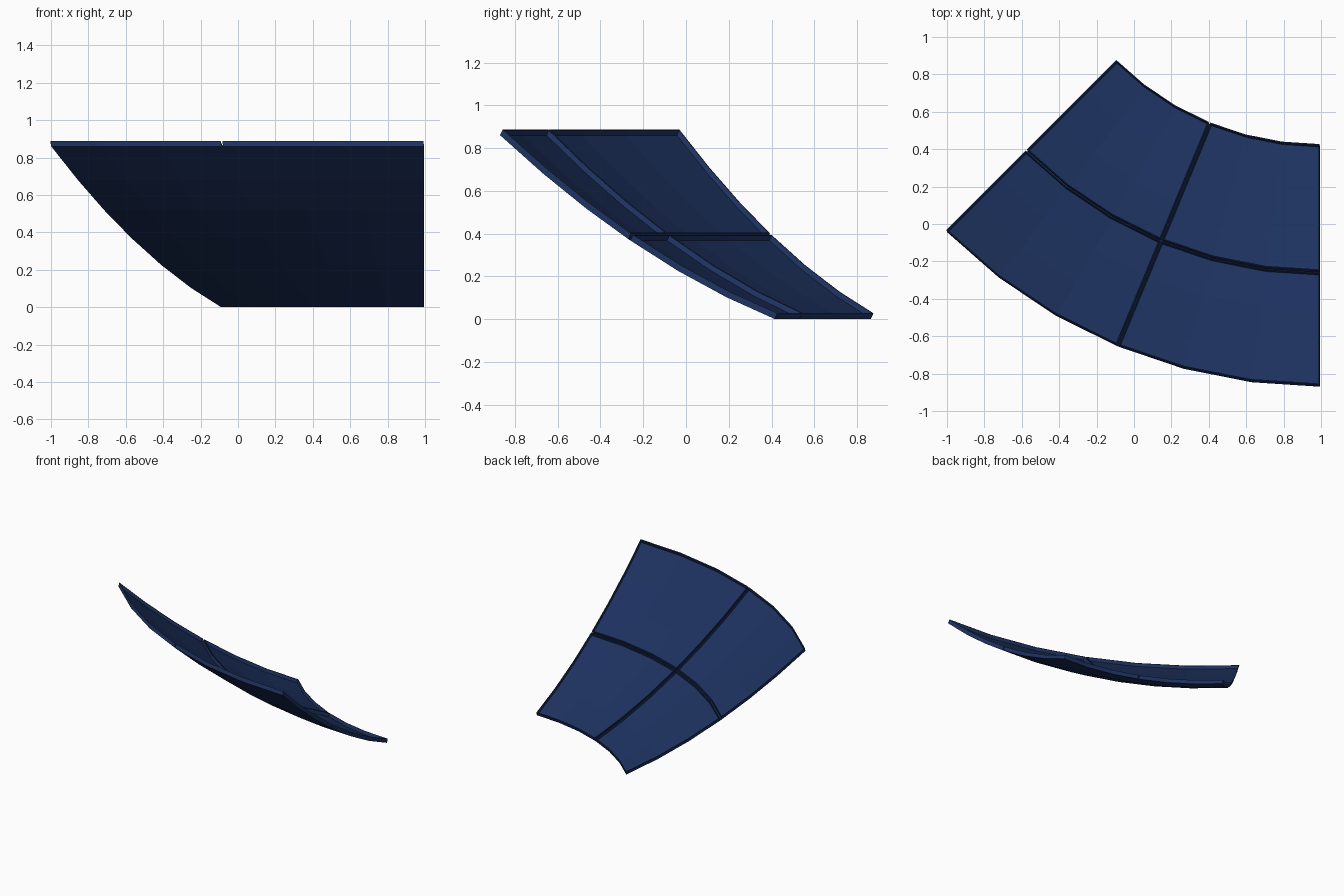
import bpy, bmesh, math
from mathutils import Vector

cube = bpy.data.objects.get("Cube")
if cube:
    bpy.data.objects.remove(cube)

NAVY_RGB = (0.0125, 0.032, 0.117)
NAVY = bpy.data.materials.new("navy_blue")
NAVY.diffuse_color = (*NAVY_RGB, 1)
NAVY.use_nodes = True
NAVY.node_tree.nodes["Principled BSDF"].inputs["Base Color"].default_value = (*NAVY_RGB, 1)

# Bowl segment: an eighth of a ring around a distant axis
AXIS_X, AXIS_Y = 0.995, 1.95
R_IN, R_MID, R_OUT = 1.535, 2.215, 2.82
SWEEP = math.radians(45)
SKIN, LIP = 0.004, 0.030          # panel thickness, lip top height
WIDTH, GAP = 0.005, 0.010         # lip width, gap between neighbouring lips
LEAN = Vector((-0.16, 0.46, 1)).normalized()   # direction the lips rise in


def bowl_point(r, angle, height):
    """Point on the bowl, raised along the lean direction."""
    t = (r - R_IN) / (R_OUT - R_IN)
    base = Vector((AXIS_X - r * math.sin(angle), AXIS_Y - r * math.cos(angle),
                   0.52 * t + 0.34 * t * t))
    return base + LEAN * height


def spread(a, b, steps=3):
    return [a + (b - a) * i / steps for i in range(steps + 1)]


def slab(name, radii, sides, low, high):
    """Curved slab between two sides, each an (angle, sideways shift) pair."""
    bm = bmesh.new()
    (a0, s0), (a1, s1) = sides
    steps = 3 if a1 > a0 else 1
    layers = [[[bm.verts.new(bowl_point(r, a, h))
                for a in spread(a0 + s0 / r, a1 + s1 / r, steps)]
               for r in radii] for h in (low, high)]
    nr, na = len(radii), steps + 1
    for grid in layers:
        for i in range(nr - 1):
            for j in range(na - 1):
                bm.faces.new((grid[i][j], grid[i + 1][j],
                              grid[i + 1][j + 1], grid[i][j + 1]))
    # Side walls around the outline
    outline = ([(i, 0) for i in range(nr)] + [(nr - 1, j) for j in range(1, na)]
               + [(i, na - 1) for i in range(nr - 2, -1, -1)]
               + [(0, j) for j in range(na - 2, 0, -1)])
    for (i, j), (m, n) in zip(outline, outline[1:] + outline[:1]):
        bm.faces.new((layers[0][i][j], layers[0][m][n],
                      layers[1][m][n], layers[1][i][j]))
    bmesh.ops.recalc_face_normals(bm, faces=bm.faces)
    mesh = bpy.data.meshes.new(name)
    bm.to_mesh(mesh)
    bm.free()
    mesh.materials.append(NAVY)
    bpy.context.collection.objects.link(bpy.data.objects.new(name, mesh))


# Four panels, each with a thin raised lip on all sides
half = SWEEP / 2
inset = GAP / 2
rows = {"lower": (R_IN, R_MID, 0, inset), "upper": (R_MID, R_OUT, inset, 0)}
columns = {"left": (0, half, 0, inset), "right": (half, SWEEP, inset, 0)}
for row, (r0, r1, in0, in1) in rows.items():
    for column, (a0, a1, left, right) in columns.items():
        name = f"{row}_{column}"
        slab(f"{name}_panel", spread(r0, r1), ((a0, 0), (a1, 0)), 0, SKIN)
        lo, hi = r0 + in0, r1 - in1
        edges = ((a0, left), (a1, -right))
        for end, r in (("inner", lo), ("outer", hi - WIDTH)):
            slab(f"{name}_{end}_lip", (r, r + WIDTH), edges, SKIN / 2, LIP)
        for end, a, shift in (("left", a0, left), ("right", a1, -right - WIDTH)):
            slab(f"{name}_{end}_lip", spread(lo, hi),
                 ((a, shift), (a, shift + WIDTH)), SKIN / 2, LIP)
